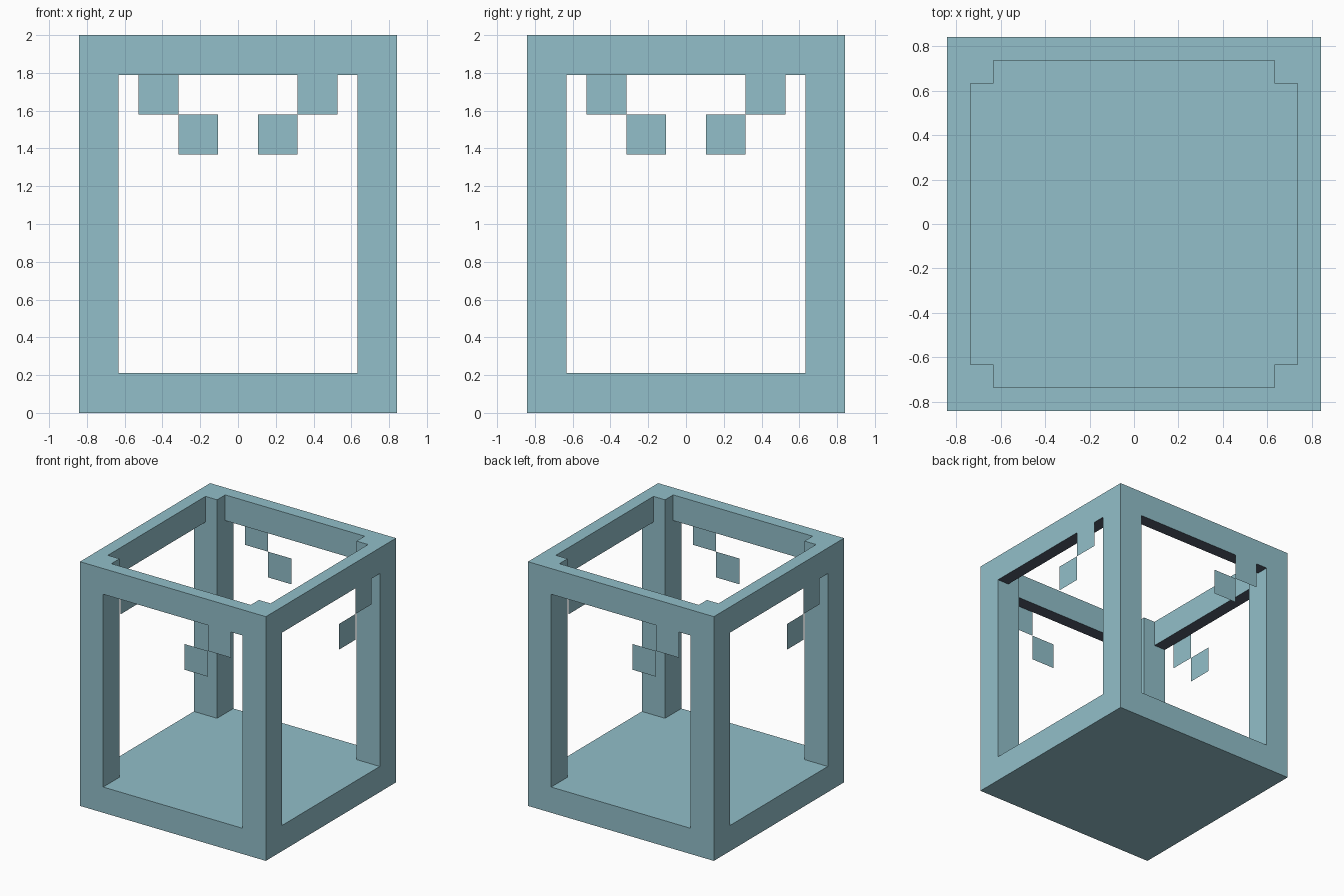
import bpy
from math import pi
from mathutils import Matrix

cube = bpy.data.objects.get("Cube")
if cube:
    bpy.data.objects.remove(cube, do_unlink=True)

U = 2 / 19          # grid unit: the model is 16 x 16 x 19 units
TURNS = ("front", "right", "back", "left")


def material(name, colour):
    mat = bpy.data.materials.new(name)
    mat.use_nodes = True
    mat.diffuse_color = colour
    bsdf = next(n for n in mat.node_tree.nodes if n.type == "BSDF_PRINCIPLED")
    bsdf.inputs["Base Color"].default_value = colour
    return mat


TEAL = material("pale_teal", (0.287, 0.52, 0.585, 1))
DARK = material("dark_slate", (0.085, 0.105, 0.15, 1))


def finish(name, mesh, turn=0):
    """Scale grid units to scene units and turn about z by quarter turns."""
    mesh.transform(Matrix.Rotation(turn * pi / 2, 4, "Z") @ Matrix.Scale(U, 4))
    mesh.materials.append(TEAL)
    mesh.update()
    obj = bpy.data.objects.new(name, mesh)
    bpy.context.collection.objects.link(obj)
    return obj


def box(name, lo, hi, turn=0):
    verts = [(x, y, z) for x in (lo[0], hi[0]) for y in (lo[1], hi[1]) for z in (lo[2], hi[2])]
    faces = [(0, 1, 3, 2), (4, 6, 7, 5), (0, 4, 5, 1), (2, 3, 7, 6), (0, 2, 6, 4), (1, 5, 7, 3)]
    mesh = bpy.data.meshes.new(name)
    mesh.from_pydata(verts, [], faces)
    return finish(name, mesh, turn)


def square(name, x, z, turn):
    """Two-unit square sheet lying in the outer face of a side."""
    mesh = bpy.data.meshes.new(name)
    mesh.from_pydata([(x, -8, z), (x + 2, -8, z), (x + 2, -8, z + 2), (x, -8, z + 2)],
                     [], [(0, 1, 2, 3)])
    return finish(name, mesh, turn)


# Solid floor slab
box("base_slab", (-8, -8, 0), (8, 8, 2))

# Each side: one corner post, one thin top rail, two stepped hanging squares
for turn, side in enumerate(TURNS):
    box(f"corner_post_{side}", (6, -8, 2), (8, -6, 19), turn)
    rail = box(f"top_rail_{side}", (-6, -8, 17), (6, -7, 19), turn)
    square(f"upper_hanging_square_{side}", 3, 15, turn)
    square(f"lower_hanging_square_{side}", 1, 13, turn)
    # Dark underside of the rail
    rail.data.materials.append(DARK)
    for face in rail.data.polygons:
        if face.normal.z < -0.5:
            face.material_index = 1
